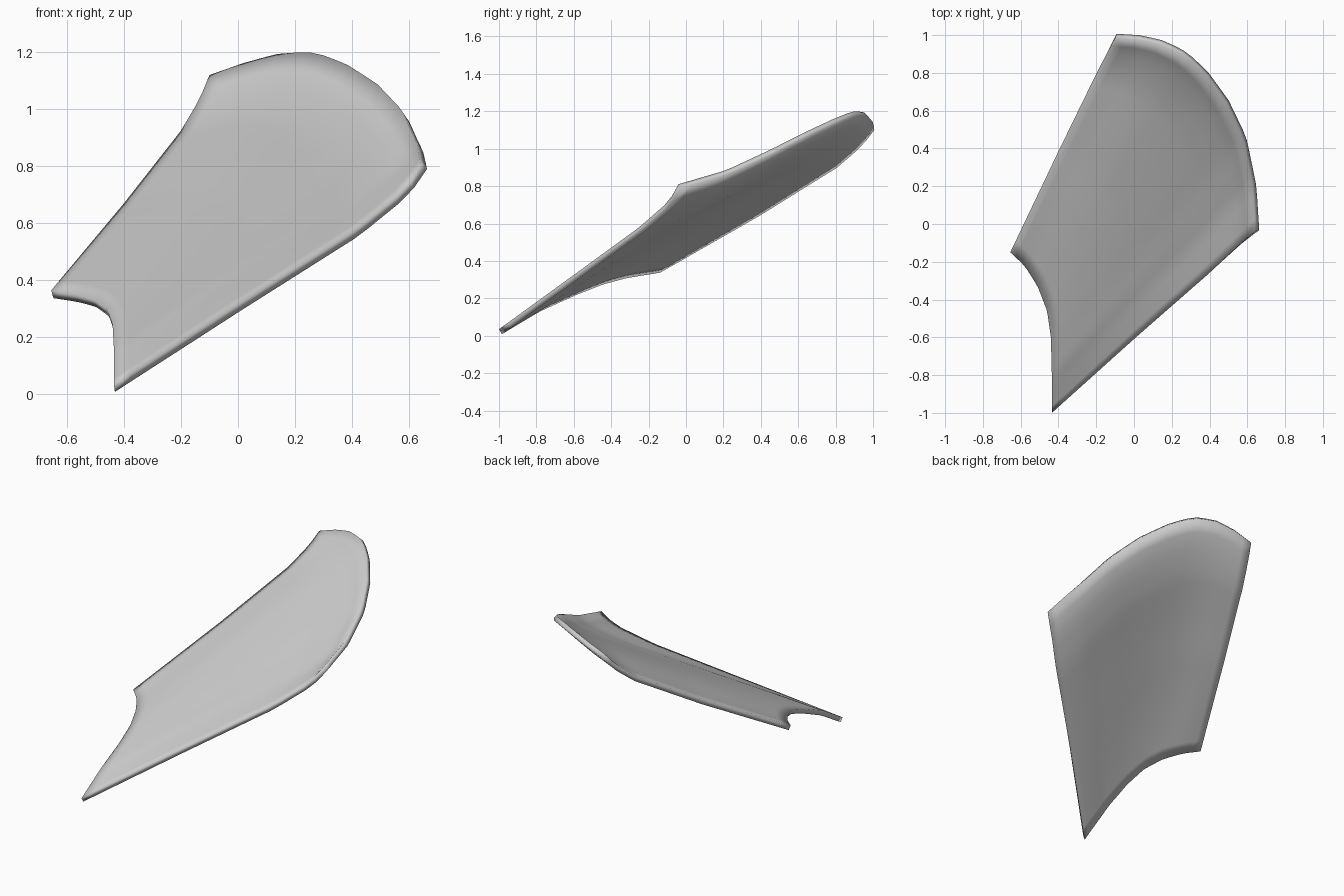
import bpy, bmesh
from mathutils import Vector

if "Cube" in bpy.data.objects:
    bpy.data.objects.remove(bpy.data.objects["Cube"])

# boundary curves of the upper skin
NECK = [(-.435, -1, .035), (-.435, -.8, .155), (-.44, -.6, .245), (-.46, -.46, .30),
        (-.51, -.33, .335), (-.58, -.22, .353), (-.655, -.15, .365)]
RIM = [(.64, -.04, .81), (.625, .215, .885), (.577, .452, .995), (.487, .64, 1.09), (.377, .79, 1.16),
       (.27, .89, 1.2), (.15, .95, 1.197), (.028, .978, 1.165), (-.10, .985, 1.12)]
RIGHT = [NECK[0], (.01, -.6, .325), (.41, -.25, .58), (.58, -.09, .72), RIM[0]]
LEFT = [NECK[-1], (-.4, .385, .67), (-.2, .795, .925), (-.135, .92, 1.035), RIM[-1]]
DOME = .012
THICKNESS = .031


def sampler(pts):
    """Return a function giving the point at length fraction f."""
    p = [Vector(q) for q in pts]
    d = [0]
    for a, b in zip(p, p[1:]):
        d.append(d[-1] + (b - a).length)

    def at(f):
        x = min(max(f, 0), 1) * d[-1]
        for i in range(len(p) - 1):
            if x <= d[i + 1] + 1e-9:
                return p[i].lerp(p[i + 1], (x - d[i]) / (d[i + 1] - d[i]))
        return p[-1]
    return at


neck, rim, right, left = map(sampler, (NECK, RIM, RIGHT, LEFT))
UP = Vector((-.24, -.45, .86))
NS, NT = 20, 24

# patch blended between the four curves, with a very shallow dome
bm = bmesh.new()
grid = []
for i in range(NS + 1):
    s = i / NS
    row = []
    for j in range(NT + 1):
        t = j / NT
        p = (neck(t) * (1 - s) + rim(t) * s + right(s) * (1 - t) + left(s) * t
             - (neck(0) * (1 - s) * (1 - t) + neck(1) * (1 - s) * t
                + rim(0) * s * (1 - t) + rim(1) * s * t))
        dome = DOME * (1 - (2 * t - 1) ** 2) * (1 - (2 * s - 1) ** 2)
        row.append(bm.verts.new(p + UP * dome))
    grid.append(row)
for a, b in zip(grid, grid[1:]):
    for j in range(NT):
        bm.faces.new((a[j], b[j], b[j + 1], a[j + 1]))
bm.normal_update()
if sum(f.normal.z for f in bm.faces) < 0:
    bmesh.ops.reverse_faces(bm, faces=bm.faces[:])
mesh = bpy.data.meshes.new("curved_panel")
bm.to_mesh(mesh)
bm.free()
panel = bpy.data.objects.new("curved_panel", mesh)
bpy.context.collection.objects.link(panel)

# thin shell
shell = panel.modifiers.new("shell", 'SOLIDIFY')
shell.thickness = THICKNESS
shell.offset = -1

bpy.context.view_layer.objects.active = panel
panel.select_set(True)
bpy.ops.object.modifier_apply(modifier="shell")
bpy.ops.object.shade_smooth()
